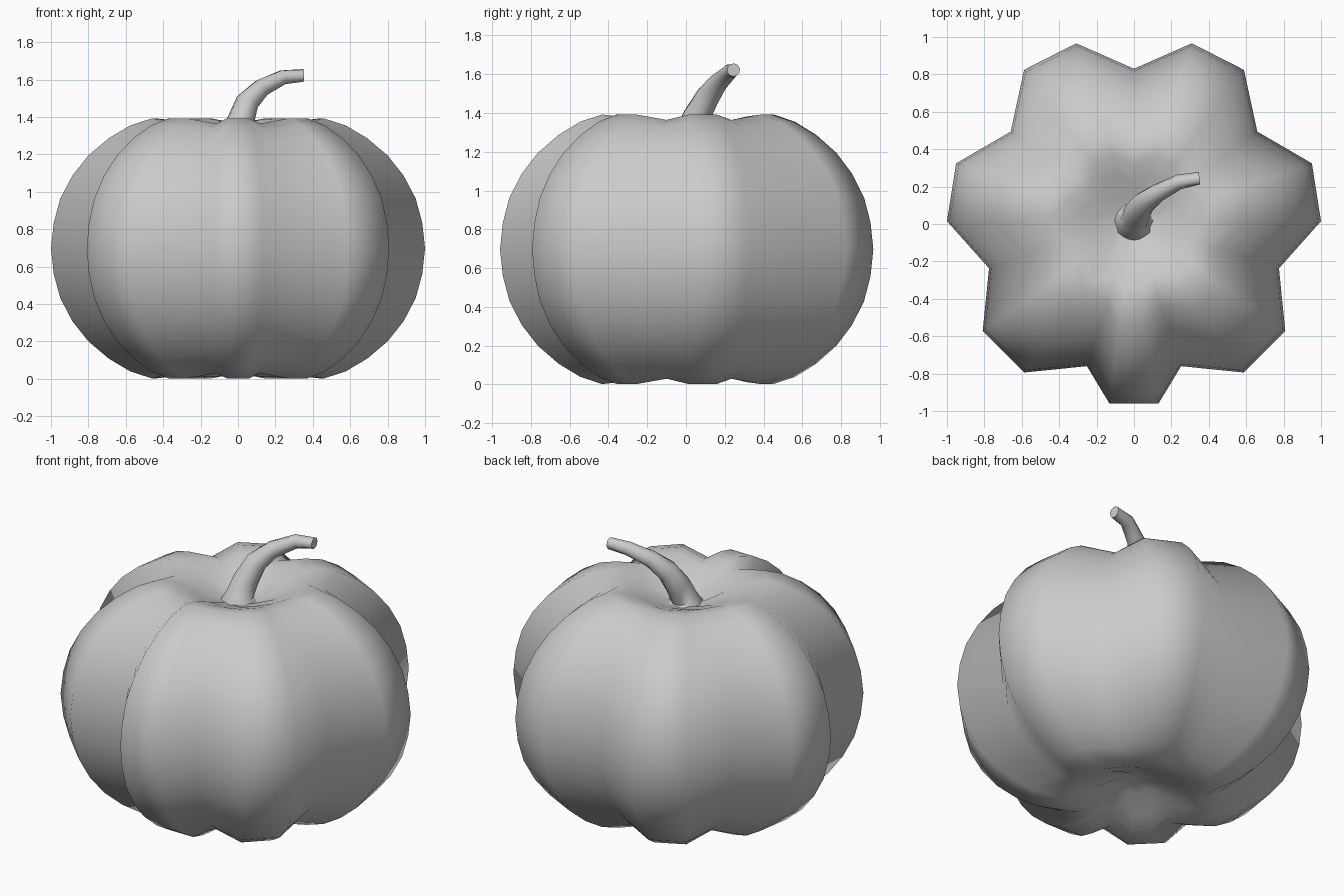
import bpy, bmesh
from math import cos, sin, pi, radians
from mathutils import Vector

if "Cube" in bpy.data.objects:
    bpy.data.objects.remove(bpy.data.objects["Cube"])


def loft(name, rings, start=None, end=None, angle=60):
    """Bridge closed rings; close the ends with a pole point or a flat cap."""
    bm = bmesh.new()
    loops = [[bm.verts.new(p) for p in ring] for ring in rings]
    n = len(loops[0])
    for a, b in zip(loops, loops[1:]):
        for i in range(n):
            j = (i + 1) % n
            bm.faces.new((a[i], a[j], b[j], b[i]))
    for loop, pole in ((loops[0], start), (loops[-1], end)):
        if pole is None:
            bm.faces.new(loop)
        else:
            p = bm.verts.new(pole)
            for i in range(n):
                bm.faces.new((loop[i], loop[(i + 1) % n], p))
    bmesh.ops.recalc_face_normals(bm, faces=bm.faces)
    mesh = bpy.data.meshes.new(name)
    bm.to_mesh(mesh)
    bm.free()
    ob = bpy.data.objects.new(name, mesh)
    bpy.context.collection.objects.link(ob)
    bpy.ops.object.select_all(action='DESELECT')
    ob.select_set(True)
    bpy.context.view_layer.objects.active = ob
    bpy.ops.object.shade_smooth_by_angle(angle=radians(angle))
    return ob


# Pumpkin body: seven lobes, two ridge columns then a valley column;
# the front lobe is narrower than the rest
CY, CZ = 0.015, 0.697
columns = [(90 - 18 * k, k % 3 == 0) for k in range(10)]
columns += [(-82.3, False), (-97.7, False)]
columns += [(180 - a, v) for a, v in columns[9:0:-1]]

# Ridge profile from the equator to the crown: radius, height offset
half = [(1, 0), (0.985, 0.137), (0.95, 0.267), (0.885, 0.39), (0.80, 0.497),
        (0.69, 0.59), (0.575, 0.658), (0.46, 0.695), (0.37, 0.685),
        (0.26, 0.645), (0.13, 0.585)]
profile = [(r, -h) for r, h in half[:0:-1]] + half


def body_ring(r, h):
    ring = []
    for deg, valley in columns:
        a = radians(deg)
        rr = r * 0.815 if valley else r
        z = h * (0.96 if valley and r > 0.2 else 1)
        if abs(deg + 90) < 10:
            rr *= 0.983
        ring.append((rr * cos(a), CY + rr * sin(a), CZ + z))
    return ring


loft("pumpkin_body", [body_ring(r, h) for r, h in profile],
     (0, CY, CZ - 0.55), (0, CY, CZ + 0.55), angle=75)

# Curved stem with a flared foot: centre and radius along the path
path = [((0, 0.015, 1.235), 0.115), ((0, 0.015, 1.27), 0.108),
        ((0.0, 0.02, 1.30), 0.078), ((0.015, 0.055, 1.38), 0.073),
        ((0.05, 0.11, 1.48), 0.063), ((0.125, 0.165, 1.555), 0.05),
        ((0.24, 0.225, 1.612), 0.04), ((0.35, 0.245, 1.622), 0.034)]
pts = [Vector(p) for p, _ in path]
SIDES = 10
stem_rings = []
for i, (_, r) in enumerate(path):
    if i < 2:
        t = Vector((0, 0, 1))
    elif i == len(path) - 1:
        t = Vector((1, 0.1, 0))
    else:
        t = pts[i + 1] - pts[i - 1]
    t.normalize()
    q = Vector((0, 0, 1)).rotation_difference(t)
    stem_rings.append([pts[i] + q @ Vector((r * cos(2 * pi * k / SIDES),
                                            r * sin(2 * pi * k / SIDES), 0))
                       for k in range(SIDES)])
loft("stem", stem_rings, angle=50)
